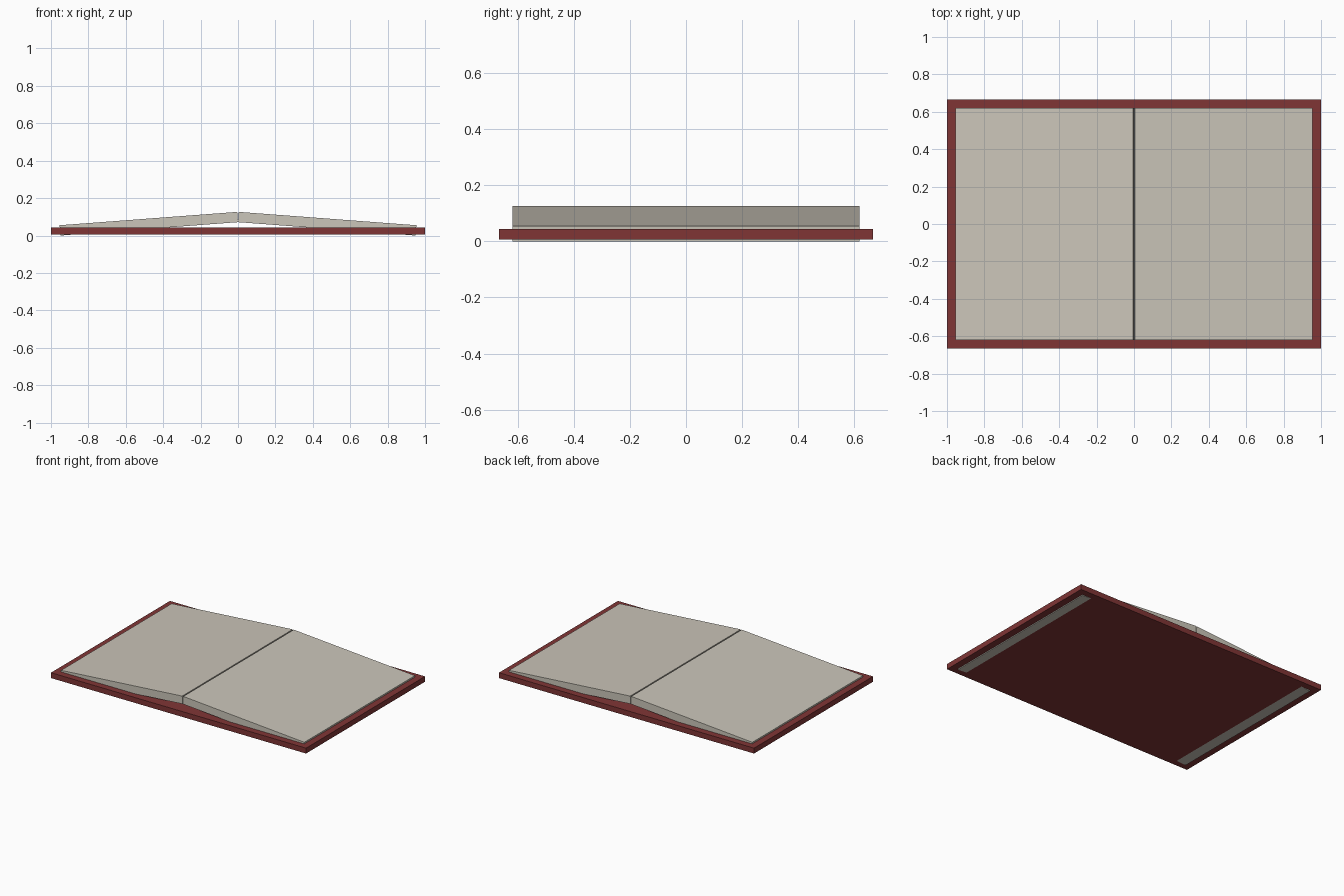
import bpy
import math

if "Cube" in bpy.data.objects:
    bpy.data.objects.remove(bpy.data.objects["Cube"])


def material(name, rgb):
    m = bpy.data.materials.new(name)
    m.diffuse_color = (*rgb, 1)
    m.use_nodes = True
    m.node_tree.nodes["Principled BSDF"].inputs["Base Color"].default_value = m.diffuse_color
    return m


cover_red = material("dark red cover", (0.216, 0.036, 0.036))
paper = material("cream paper", (0.60, 0.565, 0.491))


def box(name, size, loc, mat, tilt=0.0):
    bpy.ops.mesh.primitive_cube_add(size=1, location=loc, rotation=(0, tilt, 0))
    ob = bpy.context.object
    ob.name = name
    ob.scale = size
    ob.data.materials.append(mat)
    return ob


# Flat cover lying open
box("cover", (2.0, 1.332, 0.038), (0, 0, 0.0245), cover_red)

# Two page blocks sloping down from the centre fold to the outer edges
width, thick, tilt = 0.952, 0.055, 0.075
height = width * math.sin(tilt) + thick * math.cos(tilt)
reach = width * math.cos(tilt) + thick * math.sin(tilt)
for name, side in (("left_pages", -1), ("right_pages", 1)):
    box(name, (width, 1.238, thick),
        (side * (reach / 2 + 0.0002), 0, height / 2), paper, side * tilt)
